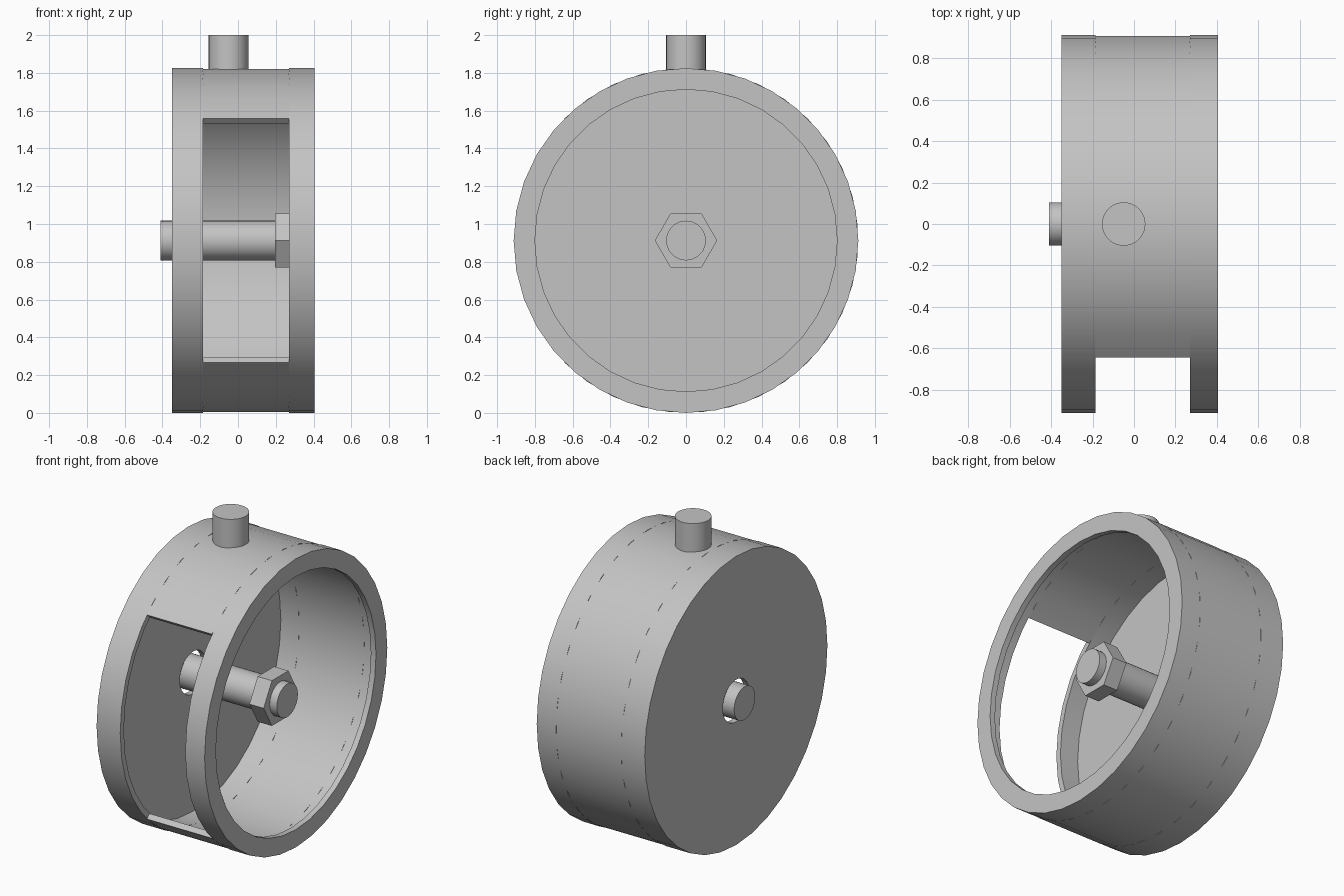
import bpy, bmesh
from math import cos, sin, radians

if "Cube" in bpy.data.objects:
    bpy.data.objects.remove(bpy.data.objects["Cube"], do_unlink=True)

GREY = (0.55, 0.55, 0.55, 1.0)
R = 0.9125            # drum radius, also the height of its axis
WALL = 0.036          # sheet thickness
R_IN = R - WALL
X0, X1 = -0.35, 0.405     # drum ends
W0, W1 = -0.185, 0.27     # window sides
LIP = 0.80            # opening radius on the left end

metal = bpy.data.materials.new("grey_metal")
metal.use_nodes = True
metal.diffuse_color = GREY
metal.node_tree.nodes["Principled BSDF"].inputs["Base Color"].default_value = GREY


def finish(obj):
    obj.data.materials.append(metal)
    bpy.ops.object.select_all(action="DESELECT")
    obj.select_set(True)
    bpy.context.view_layer.objects.active = obj
    bpy.ops.object.shade_smooth_by_angle(angle=radians(30))


def revolve(name, profile, sides=36, start=0, sweep=360):
    """Turn a closed (x, radius) outline around the horizontal drum axis."""
    full = sweep == 360
    bm = bmesh.new()
    rings = []
    for i in range(sides if full else sides + 1):
        a = radians(start + sweep * i / sides)
        rings.append([bm.verts.new((x, r * cos(a), R + r * sin(a))) for x, r in profile])
    n = len(profile)
    for i in range(sides):
        a, b = rings[i], rings[(i + 1) % len(rings)]
        for j in range(n):
            k = (j + 1) % n
            if profile[j][1] or profile[k][1]:
                bm.faces.new((a[j], a[k], b[k], b[j]))
    if not full:
        bm.faces.new(rings[0])
        bm.faces.new(rings[-1])
    bmesh.ops.remove_doubles(bm, verts=bm.verts, dist=1e-5)
    bmesh.ops.recalc_face_normals(bm, faces=bm.faces)
    mesh = bpy.data.meshes.new(name)
    bm.to_mesh(mesh)
    bm.free()
    obj = bpy.data.objects.new(name, mesh)
    bpy.context.collection.objects.link(obj)
    finish(obj)


def end_cup(name, outer, inner, seam, hole):
    """Shallow cup: side wall plus an end plate with a round hole."""
    revolve(name, [(outer, hole), (outer, R), (seam, R),
                   (seam, R_IN), (inner, R_IN), (inner, hole)])


# Drum: closed end, open lipped end, and the three-quarter wall between them
end_cup("right_end_cup", X0, X0 + WALL, W0, 0.133)
end_cup("left_end_cup", X1, X1 - WALL, W1, LIP)
revolve("middle_wall", [(W0, R), (W1, R), (W1, R_IN), (W0, R_IN)],
        sides=27, start=-135, sweep=270)

# Axle with its hexagonal nut
revolve("axle", [(-0.41, 0), (-0.41, 0.105), (0.345, 0.105), (0.345, 0)])
revolve("hex_nut", [(0.195, 0), (0.195, 0.165), (0.295, 0.165), (0.295, 0)], sides=6)

# Upright peg on top of the drum
bpy.ops.mesh.primitive_cylinder_add(vertices=36, radius=0.105, depth=0.2,
                                    location=(-0.05, 0, 1.9))
peg = bpy.context.object
peg.name = "top_peg"
finish(peg)
